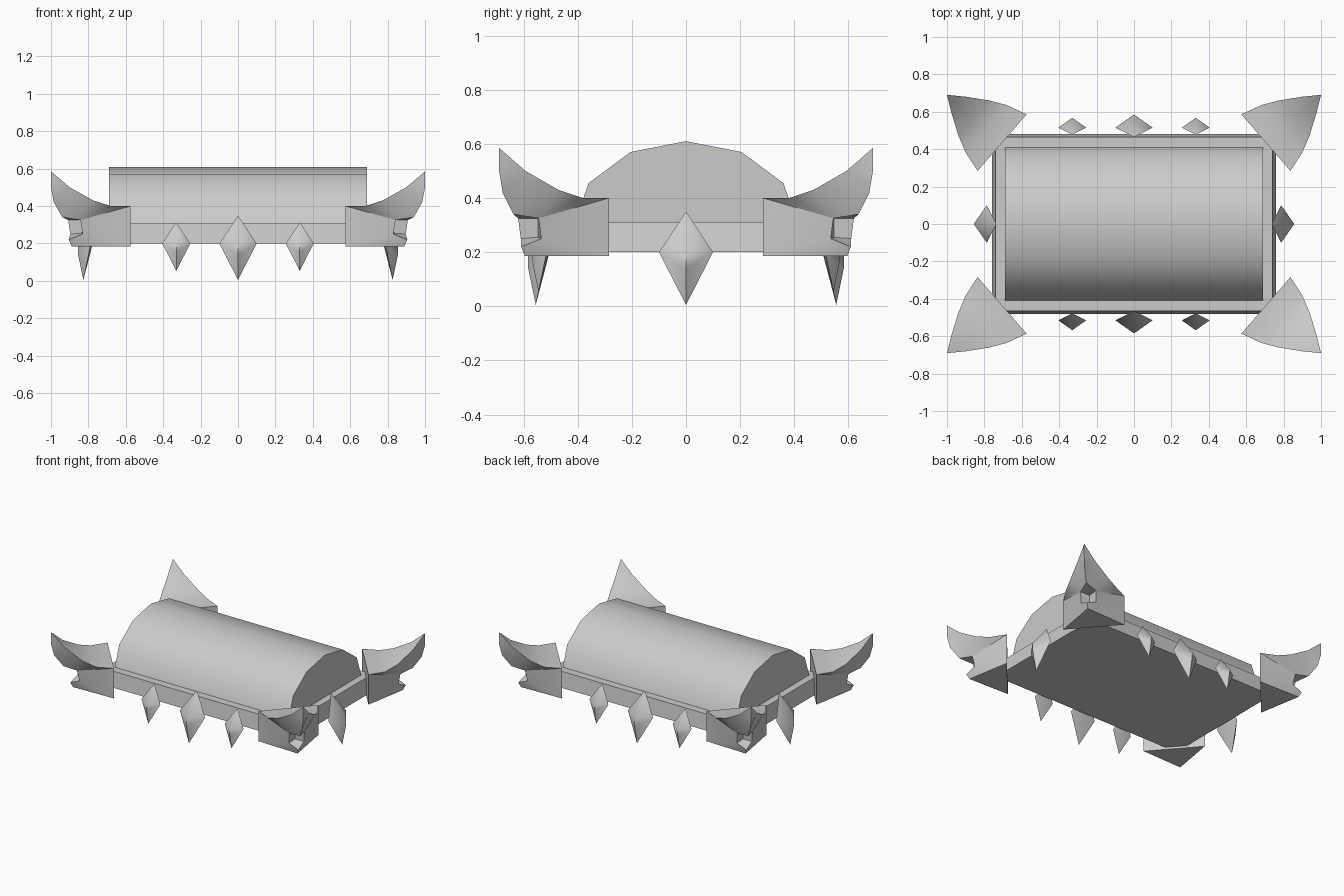
import bpy, bmesh, math
from mathutils import Vector

if "Cube" in bpy.data.objects:
    bpy.data.objects.remove(bpy.data.objects["Cube"], do_unlink=True)

grey = bpy.data.materials.new("plain_grey")
grey.use_nodes = True
grey.diffuse_color = (0.6, 0.6, 0.6, 1)
grey.node_tree.nodes["Principled BSDF"].inputs["Base Color"].default_value = (0.6, 0.6, 0.6, 1)


def finish(name, bm, angle=30):
    """Turn a bmesh into a shaded object."""
    bmesh.ops.remove_doubles(bm, verts=bm.verts[:], dist=0.0005)
    bmesh.ops.recalc_face_normals(bm, faces=bm.faces[:])
    mesh = bpy.data.meshes.new(name)
    bm.to_mesh(mesh)
    bm.free()
    mesh.materials.append(grey)
    obj = bpy.data.objects.new(name, mesh)
    bpy.context.collection.objects.link(obj)
    bpy.ops.object.select_all(action="DESELECT")
    obj.select_set(True)
    bpy.context.view_layer.objects.active = obj
    bpy.ops.object.shade_smooth_by_angle(angle=math.radians(angle))
    return obj


# Base slab, slightly narrower at the top
bm = bmesh.new()
bmesh.ops.create_cube(bm, size=2)
for v in bm.verts:
    top = v.co.z > 0
    v.co.x *= 0.74 if top else 0.76
    v.co.y *= 0.465 if top else 0.48
    v.co.z = 0.31 if top else 0.2
finish("base_slab", bm)

# Arched lid, a half profile mirrored and extruded along x
half = [(0.41, 0.31), (0.36, 0.455), (0.205, 0.57)]
profile = half + [(0, 0.61)] + [(-y, z) for y, z in reversed(half)]
bm = bmesh.new()
face = bm.faces.new([bm.verts.new((-0.69, y, z)) for y, z in profile])
ext = bmesh.ops.extrude_face_region(bm, geom=[face])
for g in ext["geom"]:
    if isinstance(g, bmesh.types.BMVert):
        g.co.x = 0.69
bm.faces.ensure_lookup_table()
finish("arched_lid", bm, 50)


# Leaning pointed studs on the four sides
def stud(name, along, out, size, turn):
    """Point list is (across, outward, height), scaled about the widest level."""
    pts = [(0, -0.05, 0.15), (0, 0.04, -0.195), (0, 0.07, 0), (0, 0.068, -0.06),
           (-0.1, 0, 0), (0.1, 0, 0)]
    bm = bmesh.new()
    for a, o, h in pts:
        p = Vector((along + a * size, -out - o * size, 0.2 + h * size))
        p.z = max(p.z, 0)
        p.rotate(turn)
        bm.verts.new(p)
    bmesh.ops.convex_hull(bm, input=bm.verts[:])
    finish(name, bm, 60)


from mathutils import Euler
sides = [("front", 0, 0.515), ("left", 90, 0.787), ("back", 180, 0.515), ("right", 270, 0.787)]
for side, deg, out in sides:
    turn = Euler((0, 0, math.radians(deg)))
    stud(side + "_large_stud", 0, out, 1, turn)
    if side in ("front", "back"):
        for i, x in enumerate((-0.33, 0.33)):
            stud(f"{side}_small_stud_{i + 1}", x, out, 0.75, turn)


# Horned corner caps: points are (outward, across, height), one half mirrored
P = {
    "base_in": (0, 0, 0.185), "base_wing": (0, 0.2, 0.185),
    "top_in": (0, 0, 0.4), "top_wing": (0, 0.2, 0.4),
    "b": (0.112, 0.168, 0.4), "bc": (0.112, 0, 0.405),
    "c": (0.2, 0.125, 0.43), "cc": (0.2, 0, 0.44),
    "d": (0.308, 0.058, 0.5), "dc": (0.308, 0, 0.505),
    "tip": (0.39, 0, 0.585),
    "r0": (0.245, 0, 0.185), "r1": (0.265, 0, 0.22),
    "r2": (0.31, 0, 0.34), "r3": (0.37, 0, 0.42), "r4": (0.39, 0, 0.5),
    "n1": (0.21, 0.05, 0.25), "n2": (0.225, 0.05, 0.325),
    "i1": (0.17, 0, 0.255), "i2": (0.17, 0, 0.325),
}
FACES = """base_in base_wing r0
base_in top_in top_wing base_wing
top_in bc b top_wing
bc cc c b
cc dc d c
dc tip d
base_wing n1 r1
base_wing r1 r0
base_wing top_wing n1
top_wing n2 n1
top_wing b n2
b c n2
c r2 n2
c d r2
d r3 r2
d r4 r3
d tip r4
r1 n1 i1
n1 n2 i2 i1
n2 r2 i2""".splitlines()


def corner_cap(name, sx, sy):
    axis, cross = Vector((0.756, 0.655)), Vector((-0.655, 0.756))
    bm = bmesh.new()
    for m in (1, -1):
        verts = {}
        for key, (s, t, z) in P.items():
            p = Vector((0.705, 0.435)) + axis * s + cross * t * m
            verts[key] = bm.verts.new((p.x * sx, p.y * sy, z))
        for line in FACES:
            bm.faces.new([verts[k] for k in line.split()])
    finish(name, bm, 35)


for end, sy in (("front", -1), ("back", 1)):
    for side, sx in (("left", 1), ("right", -1)):
        corner_cap(f"{end}_{side}_corner_cap", sx, sy)
